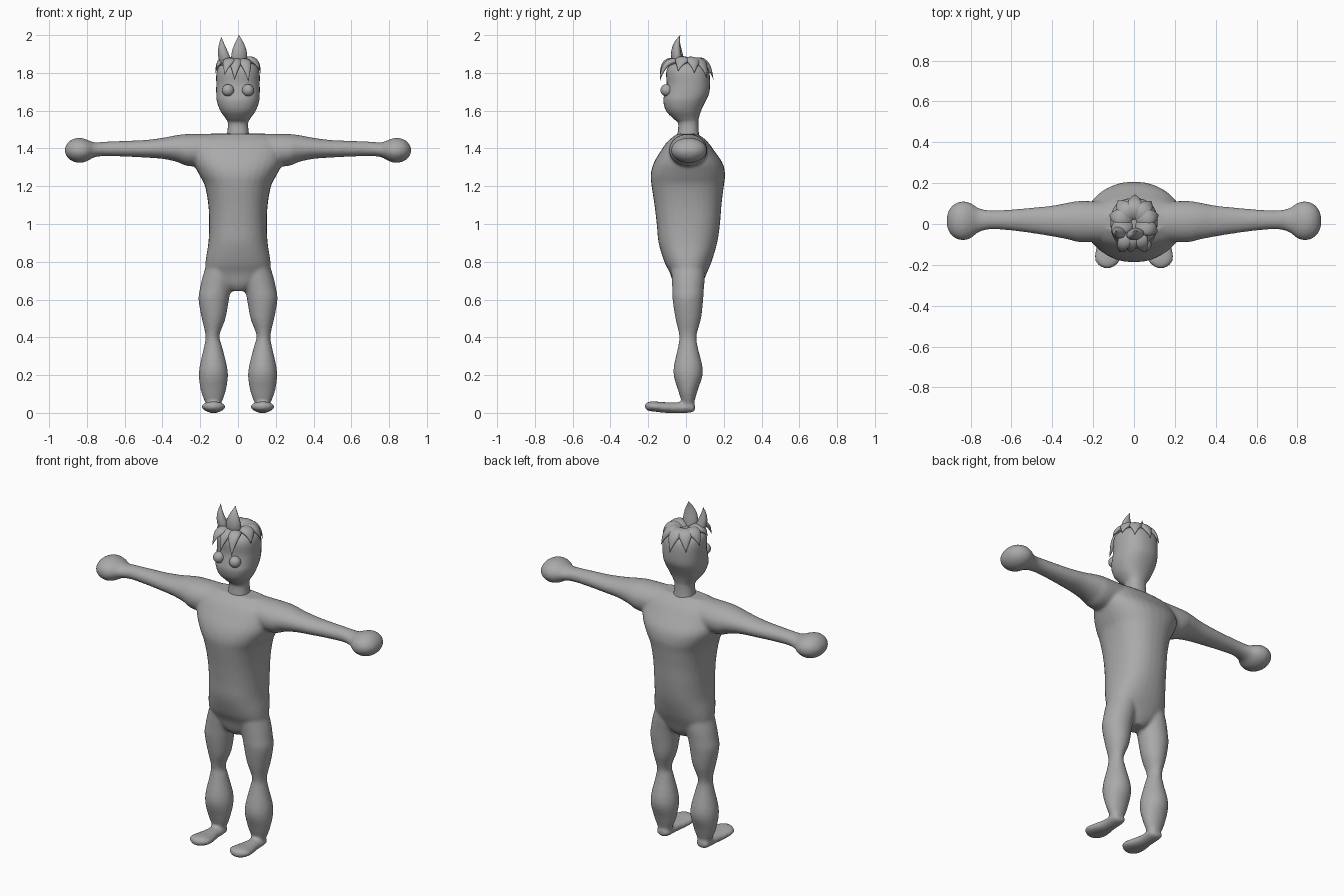
import bpy, bmesh, math
from mathutils import Vector

grey = bpy.data.materials.new("clay grey")
grey.diffuse_color = (0.4, 0.4, 0.4, 1)


def spline(rows, steps=4):
    """Catmull-Rom refinement of a short list of rows."""
    out = []
    for i in range(len(rows) - 1):
        p = [rows[max(i - 1, 0)], rows[i], rows[i + 1], rows[min(i + 2, len(rows) - 1)]]
        for s in range(steps):
            t = s / steps
            out.append([0.5 * (2 * b + (c - a) * t + (2 * a - 5 * b + 4 * c - d) * t * t
                               + (3 * b - a - 3 * c + d) * t ** 3) for a, b, c, d in zip(*p)])
    return out + [list(rows[-1])]


def skin(bm, rings):
    """Join rings of points into a closed tube."""
    vs = [[bm.verts.new(p) for p in r] for r in rings]
    n = len(vs[0])
    for a, b in zip(vs, vs[1:]):
        for i in range(n):
            bm.faces.new((a[i], a[(i + 1) % n], b[(i + 1) % n], b[i]))
    bm.faces.new(vs[0])
    bm.faces.new(vs[-1])


def loft(bm, axis, rows, sx=1, power=2.0, n=32):
    """Rows are position along axis, then low/high extents on the other two axes."""
    rings = []
    for t, a0, a1, b0, b1 in spline(rows):
        ring = []
        for i in range(n):
            w = 2 * math.pi * i / n
            c, s = math.cos(w), math.sin(w)
            a = (a0 + a1) / 2 + (a1 - a0) / 2 * math.copysign(abs(c) ** (2 / power), c)
            b = (b0 + b1) / 2 + (b1 - b0) / 2 * math.copysign(abs(s) ** (2 / power), s)
            p = {"x": (t, a, b), "y": (a, t, b), "z": (a, b, t)}[axis]
            ring.append((p[0] * sx, p[1], p[2]))
        rings.append(ring)
    skin(bm, rings)


def finish(name, bm):
    bmesh.ops.recalc_face_normals(bm, faces=bm.faces)
    me = bpy.data.meshes.new(name)
    bm.to_mesh(me)
    bm.free()
    me.materials.append(grey)
    for f in me.polygons:
        f.use_smooth = True
    ob = bpy.data.objects.new(name, me)
    bpy.context.collection.objects.link(ob)
    return ob


# body: torso, arms, legs and feet blended into one skin
torso = [(.645, -.04, .04, -.04, .06), (.68, -.1, .1, -.065, .085), (.74, -.165, .165, -.085, .11),
         (.8, -.172, .172, -.115, .135), (.9, -.157, .157, -.145, .165), (1.0, -.153, .153, -.155, .18),
         (1.1, -.157, .157, -.167, .188), (1.2, -.175, .175, -.182, .2), (1.26, -.205, .205, -.187, .207),
         (1.32, -.235, .235, -.172, .195), (1.38, -.245, .245, -.138, .155),
         (1.44, -.235, .235, -.095, .11), (1.478, -.15, .15, -.045, .06)]
arm = [(.05, -.085, .105, 1.31, 1.479), (.25, -.09, .113, 1.305, 1.477), (.32, -.076, .105, 1.328, 1.471),
       (.4, -.061, .09, 1.345, 1.456), (.5, -.045, .08, 1.352, 1.444), (.6, -.032, .071, 1.357, 1.44),
       (.7, -.026, .067, 1.36, 1.436), (.76, -.04, .078, 1.353, 1.432), (.8, -.07, .103, 1.332, 1.447),
       (.84, -.08, .111, 1.323, 1.457), (.88, -.067, .098, 1.334, 1.447), (.905, -.04, .07, 1.355, 1.425),
       (.917, -.01, .04, 1.38, 1.4)]
leg = [(.82, .02, .155, -.08, .1), (.72, .022, .188, -.076, .1), (.66, .036, .201, -.073, .095),
       (.6, .048, .209, -.071, .091), (.5, .066, .192, -.056, .08), (.41, .098, .172, -.036, .056),
       (.35, .084, .18, -.042, .062), (.22, .054, .207, -.067, .09), (.12, .064, .197, -.042, .062),
       (.05, .088, .172, -.02, .042), (.02, .1, .16, -.01, .035)]
foot = [(.048, .11, .15, .015, .04), (.03, .09, .17, .002, .055), (-.05, .088, .172, -.002, .056),
        (-.12, .072, .187, .001, .057), (-.17, .067, .192, .007, .061), (-.2, .085, .177, .011, .058),
        (-.217, .118, .145, .022, .048)]
bm = bmesh.new()
loft(bm, "z", torso, power=2.3)
for side in (-1, 1):
    loft(bm, "x", arm, side)
    loft(bm, "z", leg, side)
    loft(bm, "y", foot, side)
body = finish("body", bm)
rem = body.modifiers.new("blend", "REMESH")
rem.mode = "VOXEL"
rem.voxel_size = 0.009
rem.use_smooth_shade = True
smooth = body.modifiers.new("soften", "SMOOTH")
smooth.factor = 0.5
smooth.iterations = 6

# head and neck
head = [(1.44, -.065, .065, -.05, .075), (1.49, -.056, .056, -.043, .067), (1.535, -.054, .054, -.043, .065),
        (1.56, -.066, .066, -.07, .068), (1.6, -.094, .094, -.106, .08), (1.65, -.112, .112, -.12, .104),
        (1.69, -.115, .115, -.114, .122), (1.74, -.115, .115, -.103, .127), (1.8, -.114, .114, -.105, .124),
        (1.835, -.1, .1, -.092, .108), (1.855, -.065, .065, -.06, .075), (1.86, -.01, .01, -.01, .02)]
bm = bmesh.new()
loft(bm, "z", head, power=2.3)
finish("head", bm)

# eyes
for side in (-1, 1):
    bm = bmesh.new()
    bmesh.ops.create_uvsphere(bm, u_segments=24, v_segments=16, radius=.032)
    bmesh.ops.translate(bm, verts=bm.verts, vec=(.053 * side, -.103, 1.708))
    finish("eye", bm)


def lock(name, p0, p1, p2, width, thick, n=14):
    """Leaf-shaped lock of hair swept along a quadratic curve."""
    p0, p1, p2 = Vector(p0), Vector(p1), Vector(p2)
    flat = Vector((p1 - p0).cross(p2 - p1)).normalized()
    rings = []
    for k in range(n + 1):
        t = k / n
        c = p0 * (1 - t) ** 2 + p1 * 2 * t * (1 - t) + p2 * t * t
        tan = ((p1 - p0) * (1 - t) + (p2 - p1) * t).normalized()
        up = flat.cross(tan)
        r = max(.02, math.sin(math.pi * (.15 + .85 * t ** .85)))
        rings.append([c + (flat * width * math.cos(a) + up * thick * math.sin(a)) * r
                      for a in (2 * math.pi * i / 16 for i in range(16))])
    bm = bmesh.new()
    skin(bm, rings)
    finish(name, bm)


# upright tufts
lock("hair_tuft", (0, -.03, 1.81), (.012, -.075, 1.92), (.005, -.03, 2.0), .043, .027)
lock("hair_tuft", (-.045, -.02, 1.81), (-.09, -.06, 1.9), (-.088, -.035, 1.99), .032, .027)

# fringe over the forehead
for x, z in ((-.07, 1.79), (-.018, 1.762), (.055, 1.755)):
    lock("hair_fringe", (x * .3, -.02, 1.845), (x * .8, -.115, 1.9), (x, -.138, z), .034, .017)

# locks falling around the sides and back
for deg, reach, z in ((-20, .122, 1.81), (20, .128, 1.8), (52, .14, 1.775), (88, .145, 1.765),
                      (125, .14, 1.775), (160, .128, 1.8), (200, .12, 1.82)):
    c, s = math.cos(math.radians(deg)), math.sin(math.radians(deg))
    lock("hair_lock", (.01 * c, .01 + .01 * s, 1.845), (.1 * c, .01 + .1 * s, 1.905),
         (reach * c, reach * s, z), .042, .019)
